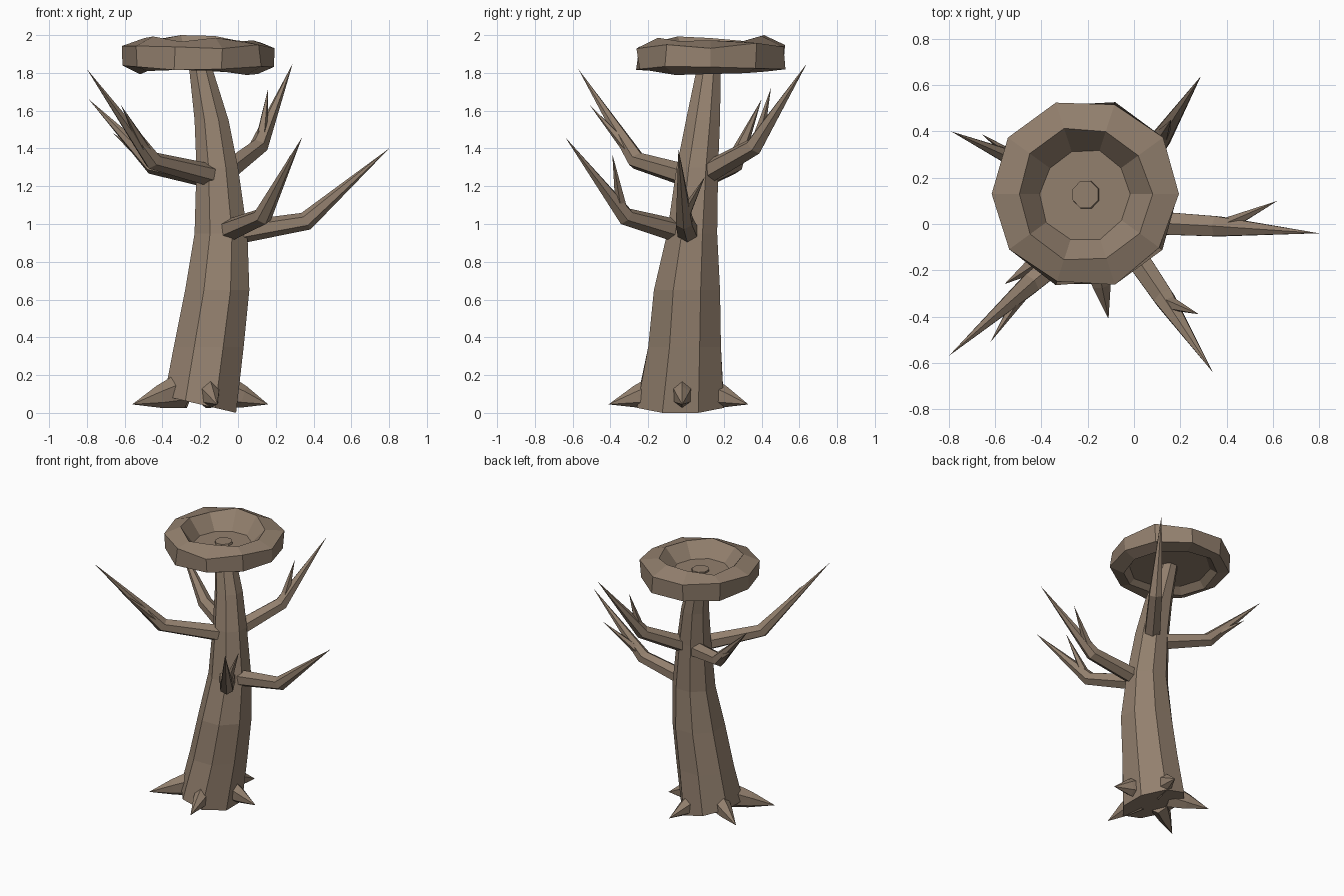
import bpy, bmesh, math, random
from mathutils import Vector

random.seed(4)
cube = bpy.data.objects.get("Cube")
if cube:
    bpy.data.objects.remove(cube, do_unlink=True)

bark = bpy.data.materials.new("brown bark")
bark.use_nodes = True
COLOUR = (0.29, 0.215, 0.155, 1)
bark.diffuse_color = COLOUR
bark.node_tree.nodes["Principled BSDF"].inputs["Base Color"].default_value = COLOUR


def loft(name, rings):
    """Skin a list of point rings; a ring of one point closes to a tip."""
    bm = bmesh.new()
    loops = [[bm.verts.new(p) for p in ring] for ring in rings]
    for a, b in zip(loops, loops[1:]):
        n = max(len(a), len(b))
        for i in range(n):
            j = (i + 1) % n
            quad = [a[i % len(a)], a[j % len(a)], b[j % len(b)], b[i % len(b)]]
            bm.faces.new(list(dict.fromkeys(quad)))
    for end in (loops[0], loops[-1]):
        if len(end) > 2:
            bm.faces.new(end)
    bmesh.ops.recalc_face_normals(bm, faces=bm.faces)
    mesh = bpy.data.meshes.new(name)
    bm.to_mesh(mesh)
    bm.free()
    mesh.materials.append(bark)
    obj = bpy.data.objects.new(name, mesh)
    bpy.context.collection.objects.link(obj)
    return obj


def spike(name, path, radii, sides=6, squash=1.0):
    """Tapered limb along a path, ending in a point."""
    pts = [Vector(p) for p in path]
    rings = []
    for i, r in enumerate(radii):
        d = (pts[i + 1] - pts[max(i - 1, 0)]).normalized()
        side = d.cross(Vector((0, 0, 1))).normalized()
        up = side.cross(d)
        angles = [math.tau * (k + 0.5) / sides for k in range(sides)]
        rings.append([pts[i] + side * (r * squash * math.cos(t)) + up * (r * math.sin(t))
                      for t in angles])
    rings.append([pts[-1]])
    return loft(name, rings)


# Trunk: leaning octagonal column given by x range, y range and height
sections = [
    (-0.39, -0.01, -0.26, 0.20, 0.045),
    (-0.34, 0.03, -0.20, 0.185, 0.35),
    (-0.28, 0.06, -0.17, 0.18, 0.65),
    (-0.23, 0.05, -0.10, 0.165, 0.95),
    (-0.22, 0.00, -0.05, 0.17, 1.30),
    (-0.23, -0.05, 0.00, 0.18, 1.55),
    (-0.265, -0.155, 0.07, 0.185, 1.885),
]
rings = []
for n, (x0, x1, y0, y1, z) in enumerate(sections):
    ring = []
    for k in range(8):
        t = math.tau * (k + 0.5) / 8
        dx = (x1 - x0) / 2 * math.cos(t) / math.cos(math.pi / 8)
        dy = (y1 - y0) / 2 * math.sin(t) / math.cos(math.pi / 8)
        tilt = -0.235 * dx if n == 0 else 0
        ring.append(((x0 + x1) / 2 + dx, (y0 + y1) / 2 + dy, z + tilt))
    rings.append(ring)
loft("trunk", rings)

# Crown: uneven rounded rim around a thin recessed floor
profile = [(0.20, 1.87), (0.29, 1.98), (0.405, 1.945), (0.405, 1.83), (0.32, 1.80), (0.28, 1.845)]
SIDES = 10
rings = []
for n, (r, z) in enumerate(profile):
    ring = []
    for k in range(SIDES):
        t = math.tau * k / SIDES
        rr = r + random.uniform(-0.012, 0.012)
        wobble = 0 if n in (0, 5) else random.uniform(-0.018, 0.018)
        ring.append((-0.21 + rr * math.cos(t), 0.13 + rr * math.sin(t), min(z + wobble, 2)))
    rings.append(ring)
rings[1][3] = rings[1][3][:2] + (2.0,)
loft("crown", rings)

# Branches: base, elbow and tip, each with a twig rising from the elbow
branches = {
    "front_right": ((-0.15, -0.01, 1.26), (-0.45, -0.26, 1.335), (-0.80, -0.57, 1.82), (-0.62, -0.51, 1.63)),
    "back_right": ((-0.15, 0.10, 1.25), (-0.45, 0.25, 1.31), (-0.79, 0.40, 1.66), (-0.66, 0.39, 1.48)),
    "back_left": ((-0.07, 0.11, 1.27), (0.11, 0.36, 1.41), (0.29, 0.64, 1.85), (0.16, 0.45, 1.72)),
    "front_left": ((-0.04, -0.07, 0.97), (0.13, -0.32, 1.04), (0.34, -0.64, 1.46), (0.28, -0.39, 1.37)),
    "left": ((0.00, 0.01, 0.955), (0.36, -0.01, 1.015), (0.80, -0.04, 1.40), (0.62, 0.10, 1.25)),
}
for name, (base, elbow, tip, twig) in branches.items():
    spike(name + "_branch", (base, elbow, tip), (0.06, 0.05))
    start = Vector(elbow).lerp(Vector(tip), 0.06)
    spike(name + "_twig", (start, twig), (0.035,), sides=5)

# Roots: stubby spikes spread around the foot of the trunk
roots = {
    "front_root": (-0.11, -0.41), "front_right_root": (-0.56, -0.26),
    "back_right_root": (-0.53, 0.16), "back_root": (-0.09, 0.33), "left_root": (0.16, -0.02),
}
foot = Vector((-0.19, -0.02, 0.15))
for name, (x, y) in roots.items():
    tip = Vector((x, y, 0.045))
    mid = foot.lerp(tip, 0.62)
    spike(name, (foot.lerp(tip, 0.3), mid, tip), (0.095, 0.06), squash=0.75)
